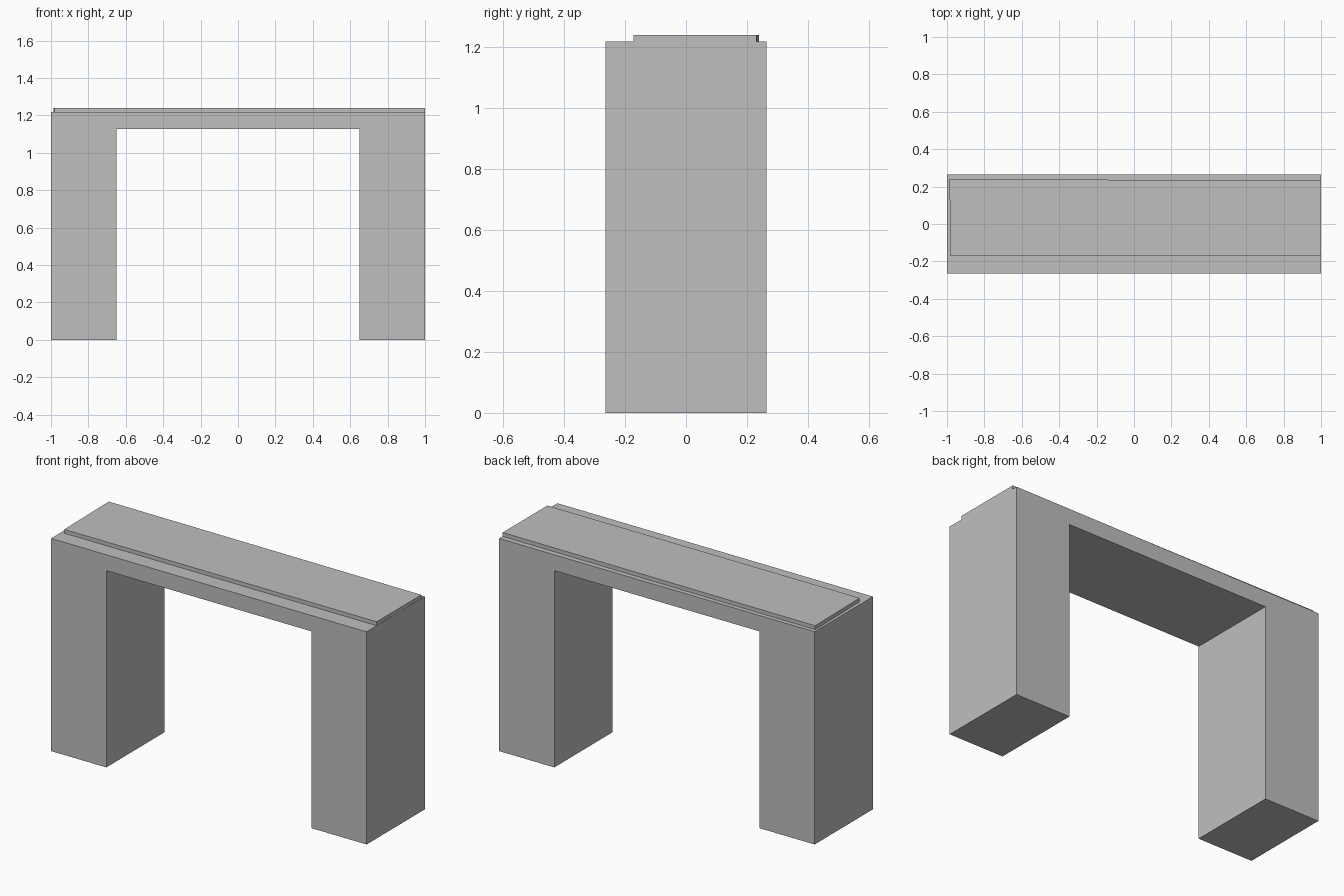
import bpy
import bmesh
from mathutils import Vector

cube = bpy.data.objects.get("Cube")
if cube:
    bpy.data.objects.remove(cube, do_unlink=True)

# One plain grey for the whole model
grey = bpy.data.materials.new("stone_grey")
grey.use_nodes = True
colour = (0.52, 0.52, 0.52, 1)
grey.diffuse_color = colour
grey.node_tree.nodes["Principled BSDF"].inputs["Base Color"].default_value = colour


def prism(name, outline, sweep):
    """Extrude a flat outline along the sweep vector into a solid."""
    bm = bmesh.new()
    face = bm.faces.new([bm.verts.new(p) for p in outline])
    out = bmesh.ops.extrude_face_region(bm, geom=[face], use_keep_orig=True)
    verts = [v for v in out["geom"] if isinstance(v, bmesh.types.BMVert)]
    bmesh.ops.translate(bm, verts=verts, vec=Vector(sweep))
    bmesh.ops.recalc_face_normals(bm, faces=bm.faces)
    mesh = bpy.data.meshes.new(name)
    bm.to_mesh(mesh)
    bm.free()
    mesh.materials.append(grey)
    obj = bpy.data.objects.new(name, mesh)
    bpy.context.scene.collection.objects.link(obj)
    return obj


# Portal frame: two legs joined by a shallow beam
half_depth, top, soffit, inner = 0.264, 1.218, 1.127, 0.65
half = [(1, top), (1, 0), (inner, 0), (inner, soffit)]
profile = half + [(-x, z) for x, z in reversed(half)]
prism("portal_frame", [(x, -half_depth, z) for x, z in profile],
      (0, 2 * half_depth, 0))

# Thin, slightly skewed slab lying on the beam, flush with the left end
corners = [(-0.98, -0.172), (0.999, -0.172), (0.999, 0.232), (-0.987, 0.24)]
prism("top_slab", [(x, y, top) for x, y in corners], (0, 0, 0.022))
